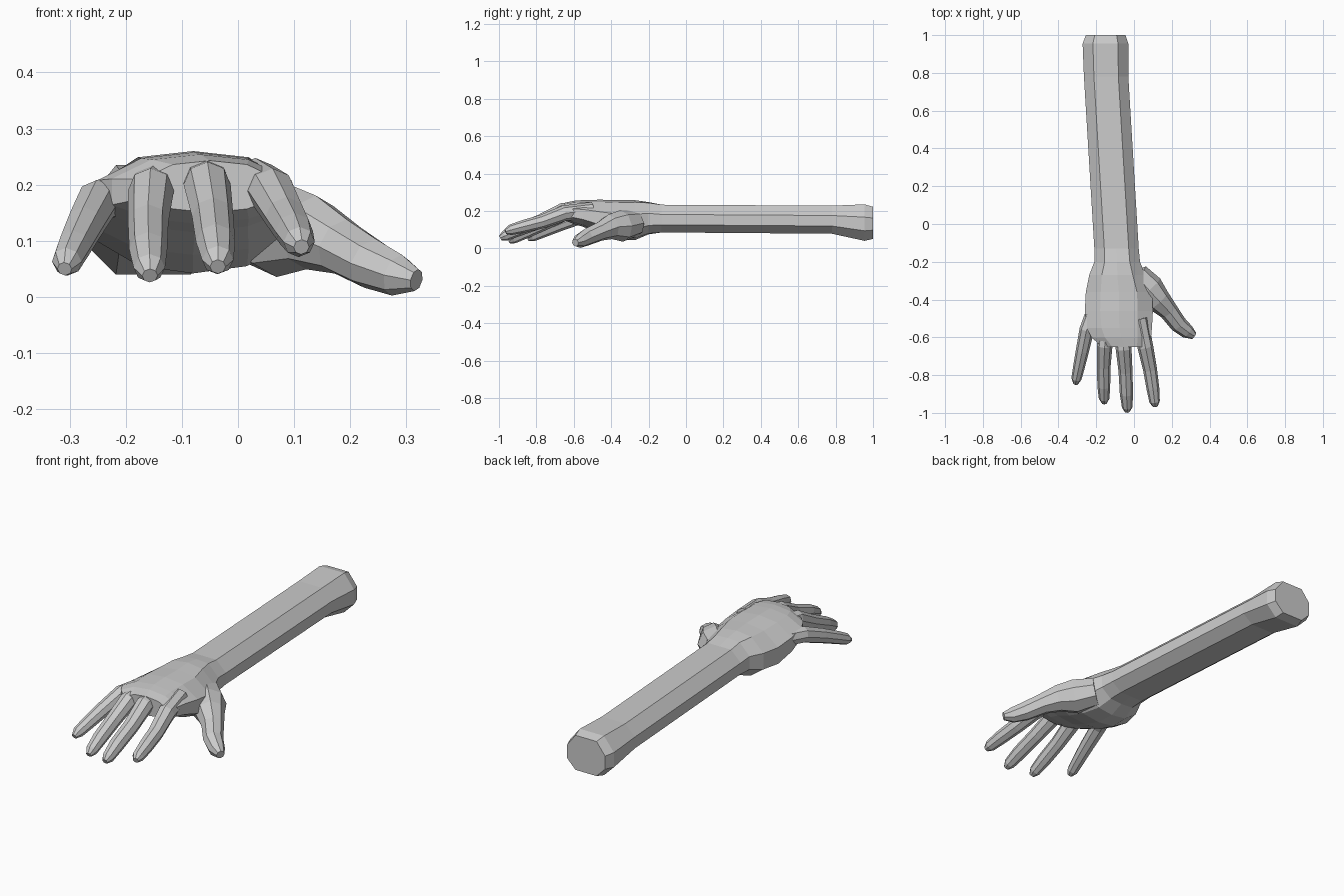
import bpy, bmesh, math
from mathutils import Vector

if "Cube" in bpy.data.objects:
    bpy.data.objects.remove(bpy.data.objects["Cube"])


def loft(name, rings):
    """Skin a list of equal-length point rings and cap both ends."""
    bm = bmesh.new()
    vs = [[bm.verts.new(p) for p in r] for r in rings]
    n = len(vs[0])
    for a, b in zip(vs, vs[1:]):
        for i in range(n):
            j = (i + 1) % n
            bm.faces.new((a[i], a[j], b[j], b[i]))
    bm.faces.new(vs[0])
    bm.faces.new(vs[-1])
    bmesh.ops.recalc_face_normals(bm, faces=bm.faces)
    me = bpy.data.meshes.new(name)
    bm.to_mesh(me)
    bm.free()
    ob = bpy.data.objects.new(name, me)
    bpy.context.collection.objects.link(ob)
    return ob


def arm_ring(y, xl, xr, zt, zb, arch):
    """Ten-point section: octagon with a ridge point above and below."""
    cx, cz, w, h = (xl + xr) / 2, (zt + zb) / 2, (xr - xl) / 2, (zt - zb) / 2
    c = 1 - arch
    prof = [(1, -.45), (1, .3), (.55, c), (0, 1), (-.55, c),
            (-1, .3), (-1, -.45), (-.55, -c), (0, -1), (.55, -c)]
    return [(cx + u * w, y, cz + v * h) for u, v in prof]


def finger(name, path, sides=8):
    """Tapered tube along (x, y, z, radius) points."""
    pts = [Vector(p[:3]) for p in path]
    rings = []
    for i, p in enumerate(pts):
        t = (pts[min(i + 1, len(pts) - 1)] - pts[max(i - 1, 0)]).normalized()
        side = t.cross(Vector((0, 0, 1))).normalized()
        up = side.cross(t)
        r = path[i][3]
        rings.append([p + r * (math.sin(a) * side + math.cos(a) * up)
                      for a in (2 * math.pi * k / sides for k in range(sides))])
    return loft(name, rings)


# forearm, wrist and palm
arm = loft("arm_and_hand", [arm_ring(*s) for s in [
    (1.0, -.255, -.045, .222, .05, 0),
    (.955, -.272, -.03, .235, .04, 0),
    (.78, -.265, -.03, .228, .078, 0),
    (-.13, -.21, .025, .233, .085, 0),
    (-.20, -.21, .032, .247, .075, .05),
    (-.27, -.237, .06, .257, .045, .1),
    (-.36, -.255, .095, .258, .042, .12),
    (-.46, -.26, .10, .26, .075, .12),
    (-.55, -.25, .095, .258, .115, .15),
    (-.60, -.225, .09, .254, .13, .15),
    (-.65, -.17, .07, .243, .15, .15)]])

# fingers and thumb
digits = [
    finger("little_finger", [
        (-.205, -.44, .18, .04), (-.25, -.56, .17, .039), (-.273, -.67, .128, .035),
        (-.292, -.76, .09, .031), (-.305, -.82, .063, .027), (-.309, -.846, .05, .013)]),
    finger("ring_finger", [
        (-.14, -.52, .205, .042), (-.155, -.645, .19, .041), (-.16, -.755, .133, .036),
        (-.16, -.86, .085, .034), (-.158, -.925, .052, .028), (-.157, -.948, .038, .014)]),
    finger("middle_finger", [
        (-.06, -.52, .212, .043), (-.055, -.66, .2, .042), (-.045, -.78, .143, .037),
        (-.04, -.9, .098, .035), (-.036, -.97, .066, .028), (-.036, -.993, .054, .014)]),
    finger("index_finger", [
        (.03, -.5, .205, .043), (.06, -.65, .188, .042), (.085, -.77, .143, .037),
        (.1, -.87, .117, .034), (.109, -.94, .098, .028), (.113, -.965, .089, .014)]),
    finger("thumb", [
        (.01, -.27, .135, .07), (.075, -.345, .12, .085), (.13, -.405, .115, .067),
        (.183, -.46, .09, .051), (.235, -.53, .06, .046), (.283, -.57, .039, .038),
        (.318, -.592, .03, .02)])]

# weld the digits onto the hand
bpy.context.view_layer.objects.active = arm
for d in digits:
    m = arm.modifiers.new(d.name, 'BOOLEAN')
    m.operation, m.solver, m.object = 'UNION', 'EXACT', d
    bpy.ops.object.modifier_apply(modifier=m.name)
    bpy.data.objects.remove(d)
